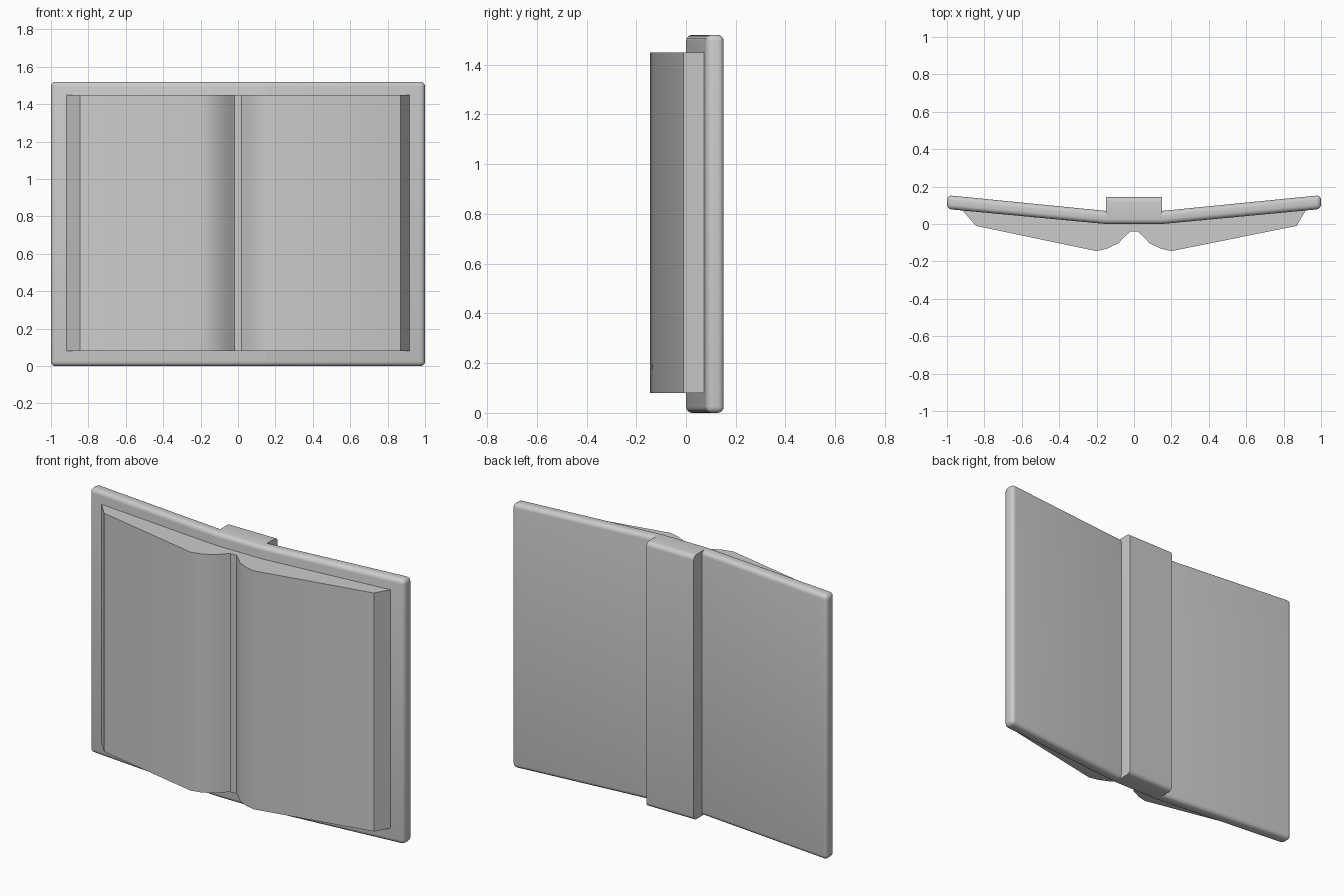
import bpy, bmesh

if "Cube" in bpy.data.objects:
    bpy.data.objects.remove(bpy.data.objects["Cube"])


def prism(name, profile, z0, z1, bevel=0.0, keep_sharp=None, angle=0.6):
    """Extrude an (x, y) profile upward, optionally rounding its edges."""
    bm = bmesh.new()
    base = bm.faces.new([bm.verts.new((x, y, z0)) for x, y in profile])
    ret = bmesh.ops.extrude_face_region(bm, geom=[base])
    for v in ret["geom"]:
        if isinstance(v, bmesh.types.BMVert):
            v.co.z = z1
    bmesh.ops.recalc_face_normals(bm, faces=bm.faces[:])
    if bevel:
        edges = [e for e in bm.edges if not keep_sharp(e)]
        bmesh.ops.bevel(bm, geom=edges, offset=bevel, segments=4,
                        profile=0.5, affect='EDGES', clamp_overlap=True)
    mesh = bpy.data.meshes.new(name)
    bm.to_mesh(mesh)
    bm.free()
    obj = bpy.data.objects.new(name, mesh)
    bpy.context.collection.objects.link(obj)
    bpy.ops.object.select_all(action='DESELECT')
    obj.select_set(True)
    bpy.context.view_layer.objects.active = obj
    bpy.ops.object.shade_smooth_by_angle(angle=angle)
    return obj


HEIGHT = 1.52
HINGE = 0.15

# Tilted cover boards, rounded everywhere except at the hinge
for side, sign in (("left", -1), ("right", 1)):
    board = [(sign * HINGE, 0.0), (sign * 1.0, 0.08),
             (sign * 1.0, 0.154), (sign * HINGE, 0.07)]
    prism(side + "_cover", board, 0, HEIGHT, 0.025,
          lambda e: all(abs(abs(v.co.x) - HINGE) < 1e-4 for v in e.verts))

# Spine block, rounded along its top and bottom edges
spine = [(-HINGE, 0.0), (HINGE, 0.0), (HINGE, 0.145), (-HINGE, 0.145)]
prism("spine", spine, 0, HEIGHT, 0.025,
      lambda e: abs(e.verts[0].co.x - e.verts[1].co.x) < 1e-4)

# Open page block: fore edges, rising pages and the centre gutter
hump = [(0.02, -0.04), (0.04, -0.058), (0.085, -0.104), (0.145, -0.132), (0.2, -0.145)]
front = [(-x, y) for x, y in reversed(hump)] + hump
pages = ([(-0.92, 0.076), (-0.845, -0.01)] + front +
         [(0.87, -0.01), (0.92, 0.076), (HINGE, 0.003), (-HINGE, 0.003)])
prism("pages", pages, 0.08, 1.45)
